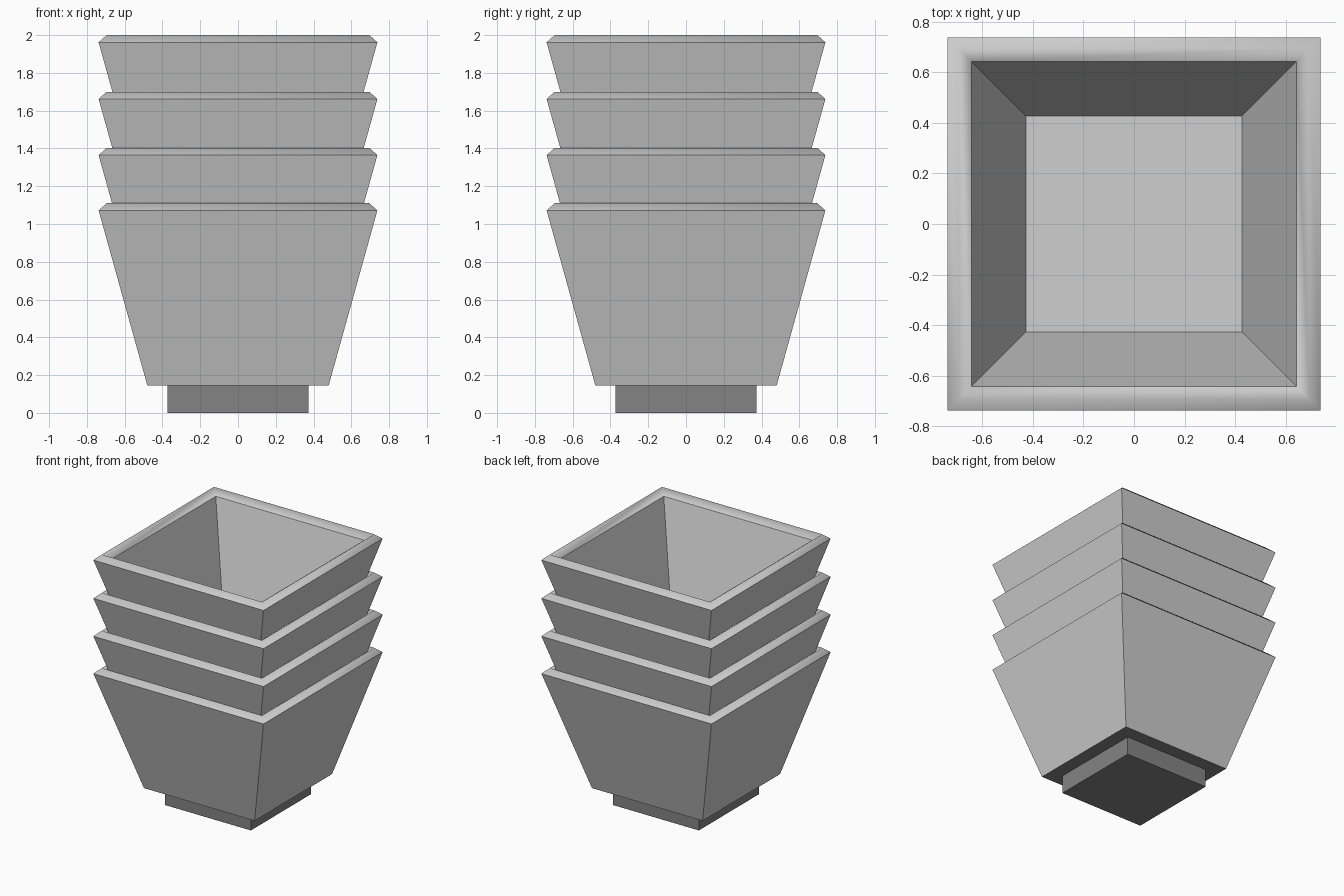
import bpy, bmesh

if "Cube" in bpy.data.objects:
    bpy.data.objects.remove(bpy.data.objects["Cube"])


def material(name, v):
    m = bpy.data.materials.new(name)
    m.diffuse_color = (v, v, v, 1)
    m.use_nodes = True
    m.node_tree.nodes["Principled BSDF"].inputs["Base Color"].default_value = m.diffuse_color
    return m


LIGHT = material("light_grey", 0.62)
DARK = material("dark_grey", 0.23)

# Square profile of one pot: (half width, height), from foot to inner floor
PROFILE = [(0.373, 0.0), (0.373, 0.145), (0.48, 0.145), (0.738, 1.072),
           (0.695, 1.11), (0.643, 1.07), (0.427, 0.28)]
DARK_BANDS = (0, 1)      # foot sides and pot underside
RIM_BANDS = (3, 4)       # softly shaded rim


def make_pot(name, z):
    bm = bmesh.new()
    rings = [[bm.verts.new((sx * r, sy * r, h + z))
              for sx, sy in ((-1, -1), (1, -1), (1, 1), (-1, 1))]
             for r, h in PROFILE]
    # Foot bottom and inner floor
    bm.faces.new(rings[0][::-1]).material_index = 1
    bm.faces.new(rings[-1])
    # Walls between neighbouring square rings
    for k in range(len(rings) - 1):
        a, b = rings[k], rings[k + 1]
        for i in range(4):
            j = (i + 1) % 4
            f = bm.faces.new((a[i], a[j], b[j], b[i]))
            f.material_index = 1 if k in DARK_BANDS else 0
            f.smooth = k in RIM_BANDS
    bmesh.ops.recalc_face_normals(bm, faces=bm.faces[:])
    me = bpy.data.meshes.new(name)
    bm.to_mesh(me)
    bm.free()
    me.materials.append(LIGHT)
    me.materials.append(DARK)
    ob = bpy.data.objects.new(name, me)
    bpy.context.collection.objects.link(ob)


# Four nested pots
for n, z in enumerate((0.0, 0.293, 0.59, 0.89)):
    make_pot(f"square_pot_{n + 1}", z)
